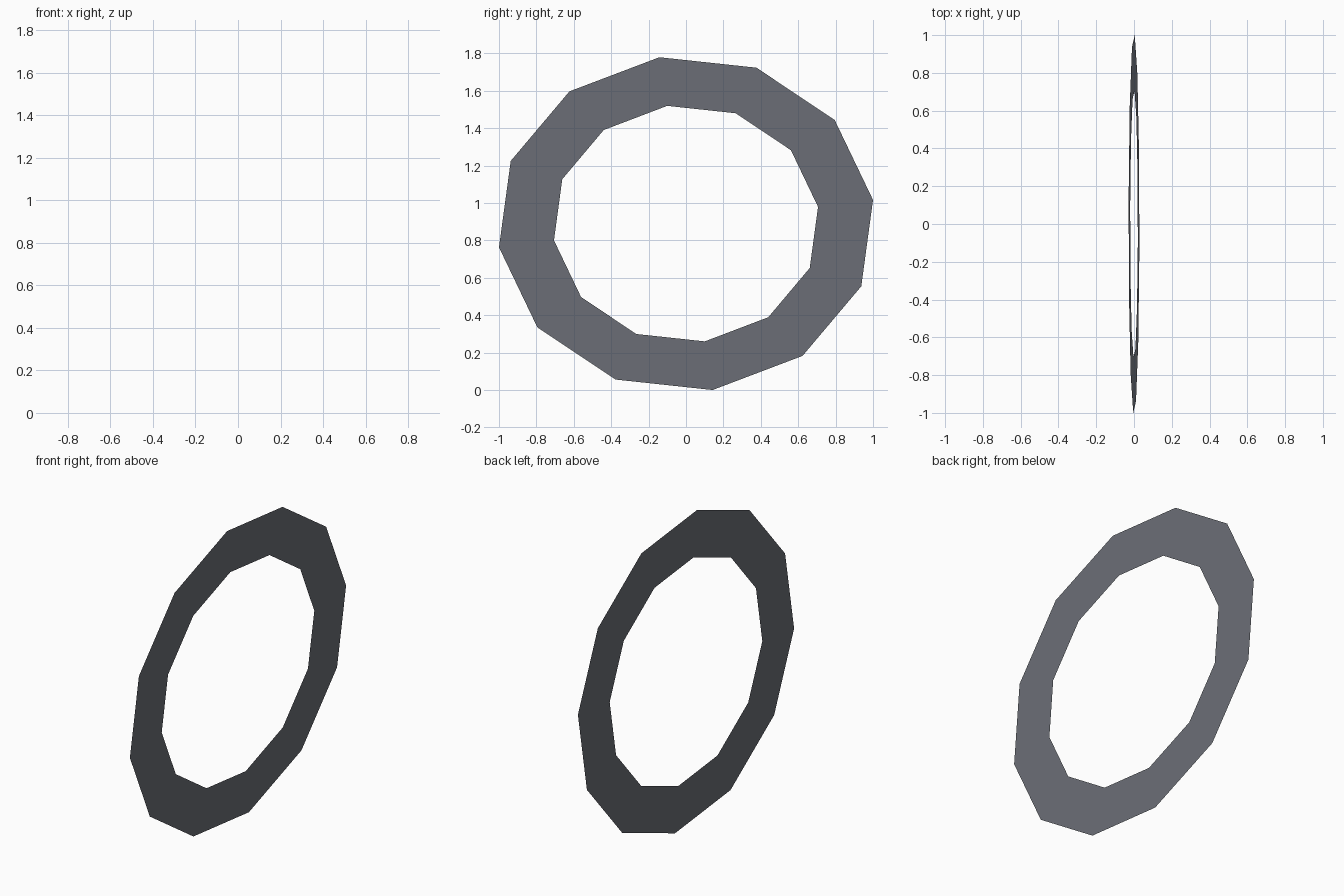
import bpy, bmesh, math

if "Cube" in bpy.data.objects:
    bpy.data.objects.remove(bpy.data.objects["Cube"])

SIDES = 12
PHASE = math.radians(8.1)
CENTRE_Z = 0.89
LEAN = 0.032  # the ring leans slightly towards +x

bm = bmesh.new()


def loop(width, height):
    """Twelve-sided slightly squashed loop lying in the leaning plane."""
    verts = []
    for i in range(SIDES):
        a = PHASE + i * math.tau / SIDES
        z = height * math.sin(a)
        verts.append(bm.verts.new((LEAN * z, width * math.cos(a), CENTRE_Z + z)))
    return verts


# Flat ring sheet bridging outer and inner loops, facing +x
outer = loop(1.01, 0.8985)
inner = loop(0.713, 0.636)
for i in range(SIDES):
    j = (i + 1) % SIDES
    bm.faces.new((outer[i], outer[j], inner[j], inner[i]))

mesh = bpy.data.meshes.new("flat_ring")
bm.to_mesh(mesh)
bm.free()
ring = bpy.data.objects.new("flat_ring", mesh)
bpy.context.collection.objects.link(ring)

# Dark slate colour
slate = bpy.data.materials.new("dark_slate")
slate.diffuse_color = (0.15, 0.16, 0.185, 1)
slate.use_nodes = True
slate.node_tree.nodes["Principled BSDF"].inputs["Base Color"].default_value = slate.diffuse_color
mesh.materials.append(slate)
